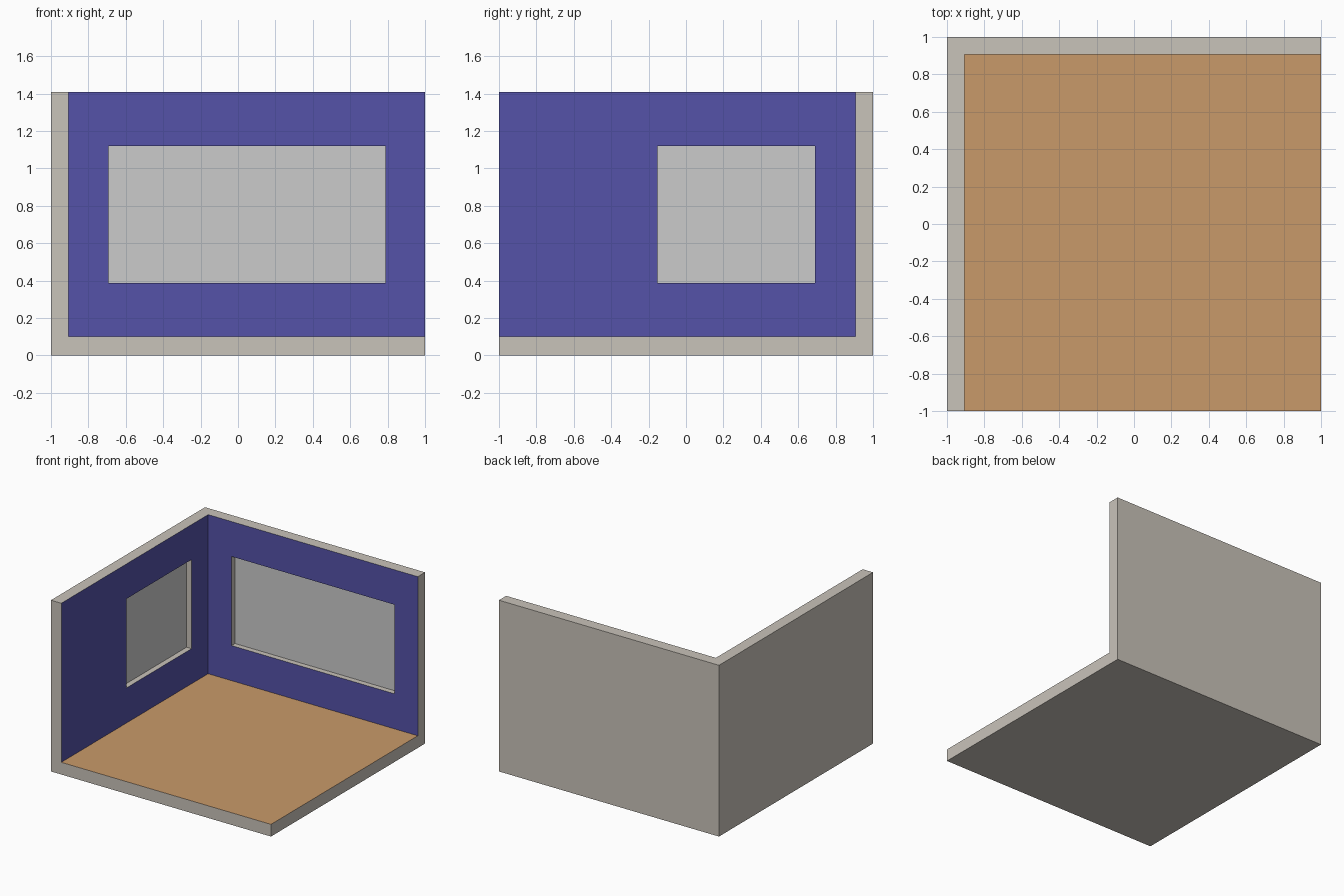
import bpy
from mathutils import Vector

if "Cube" in bpy.data.objects:
    bpy.data.objects.remove(bpy.data.objects["Cube"])

H = 1.407          # overall height
FLOOR = 0.1        # floor top
WALL = 0.906       # inner wall planes at x = -WALL, y = +WALL
RECESS, PANE = 0.055, 0.01
SILL, HEAD = 0.388, 1.12


def box(name, lo, hi):
    lo, hi = Vector(lo), Vector(hi)
    bpy.ops.mesh.primitive_cube_add(size=1, location=(lo + hi) / 2)
    ob = bpy.context.object
    ob.name = ob.data.name = name
    ob.scale = hi - lo
    bpy.ops.object.transform_apply(location=False, rotation=False, scale=True)
    return ob


def cut(target, lo, hi):
    cutter = box("cutter", lo, hi)
    cutter.hide_render = True
    mod = target.modifiers.new("cut", 'BOOLEAN')
    mod.operation, mod.solver, mod.object = 'DIFFERENCE', 'EXACT', cutter
    bpy.context.view_layer.objects.active = target
    bpy.ops.object.modifier_apply(modifier=mod.name)
    bpy.data.objects.remove(cutter, do_unlink=True)


def material(name, rgb):
    mat = bpy.data.materials.new(name)
    mat.diffuse_color = (*rgb, 1)
    mat.use_nodes = True
    mat.node_tree.nodes["Principled BSDF"].inputs["Base Color"].default_value = mat.diffuse_color
    return mat


# Room shell: a block with its open interior and two window recesses cut away
room = box("room_shell", (-1, -1, 0), (1, 1, H))
cut(room, (-WALL, -1.5, FLOOR), (1.5, WALL, H + 0.5))
cut(room, (-0.693, WALL - 0.2, SILL), (0.788, WALL + RECESS, HEAD))
cut(room, (-WALL - RECESS, -0.153, SILL), (-WALL + 0.2, 0.691, HEAD))

# Window panes seated at the back of each recess
box("back_window_pane", (-0.693, WALL + RECESS - PANE, SILL), (0.788, WALL + RECESS, HEAD))
box("side_window_pane", (-WALL - RECESS, -0.153, SILL), (-WALL - RECESS + PANE, 0.691, HEAD))

# Plaster shell, blue paint on the inner walls, wood on the floor
room.data.materials.clear()
for mat in (material("plaster", (0.584, 0.546, 0.491)),
            material("blue_paint", (0.089, 0.084, 0.392)),
            material("wood_floor", (0.584, 0.323, 0.144))):
    room.data.materials.append(mat)

for face in room.data.polygons:
    n = face.normal
    p = room.matrix_world @ face.center
    face.material_index = 0
    if n.z > 0.9 and abs(p.z - FLOOR) < 0.01:
        face.material_index = 2
    elif (n.x > 0.9 and abs(p.x + WALL) < 0.01) or (n.y < -0.9 and abs(p.y - WALL) < 0.01):
        face.material_index = 1
